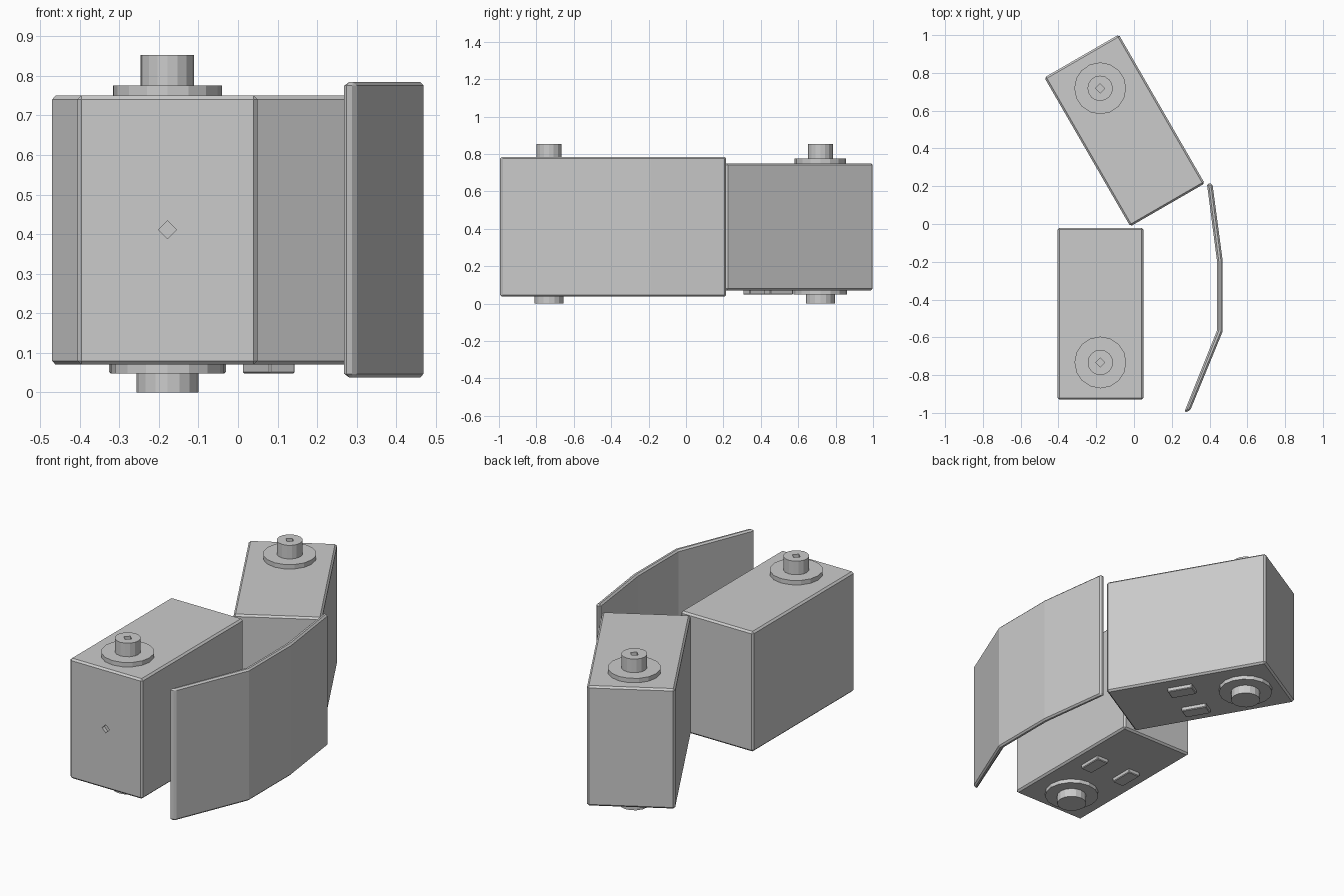
import bpy
from math import radians
from mathutils import Matrix, Vector

if "Cube" in bpy.data.objects:
    bpy.data.objects.remove(bpy.data.objects["Cube"])


def bevel(ob, width):
    m = ob.modifiers.new("bevel", 'BEVEL')
    m.width = width
    m.segments = 1
    m.limit_method = 'ANGLE'
    m.angle_limit = radians(40)


def box(name, centre, size, turn, width):
    bpy.ops.mesh.primitive_cube_add(size=1, location=centre, rotation=(0, 0, turn))
    ob = bpy.context.object
    ob.name = name
    ob.scale = size
    bpy.ops.object.transform_apply(location=False, rotation=False, scale=True)
    bevel(ob, width)
    return ob


def disc(name, x, y, z0, z1, r, sides=16, width=0):
    bpy.ops.mesh.primitive_cylinder_add(vertices=sides, radius=r, depth=z1 - z0,
                                        location=(x, y, (z0 + z1) / 2))
    ob = bpy.context.object
    ob.name = name
    if width:
        bevel(ob, width)
    return ob


def cut(ob, cutter):
    m = ob.modifiers.new("socket", 'BOOLEAN')
    m.operation = 'DIFFERENCE'
    m.solver = 'EXACT'
    m.object = cutter
    cutter.hide_render = True
    cutter.hide_set(True)


def block(prefix, cx, cy, turn):
    frame = Matrix.Translation((cx, cy, 0)) @ Matrix.Rotation(turn, 4, 'Z')
    # main body
    body = box(prefix + "_body", (cx, cy, 0.41), (0.455, 0.91, 0.68), turn, 0.01)
    px, py, _ = frame @ Vector((0, -0.258, 0))
    # pivot pins and collars above and below
    disc(prefix + "_top_collar", px, py, 0.74, 0.775, 0.137)
    pin = disc(prefix + "_top_pin", px, py, 0.74, 0.852, 0.067)
    cut(pin, disc(prefix + "_pin_cutter", px, py, 0.82, 0.90, 0.024, 4))
    disc(prefix + "_bottom_collar", px, py, 0.048, 0.08, 0.143)
    disc(prefix + "_bottom_pin", px, py, 0, 0.08, 0.078)
    # foot pads under the body
    for side in (-1, 1):
        p = frame @ Vector((side * 0.11, 0.065, 0.064))
        box(prefix + "_foot_pad", p, (0.075, 0.14, 0.032), turn, 0.004)
    return body


front_body = block("front", -0.178, -0.475, 0)
block("rear", -0.05, 0.495, radians(210))

# diamond socket on the front face
socket = disc("front_socket_cutter", -0.178, -0.93, -0.02, 0.02, 0.023, 4)
socket.rotation_euler = (radians(90), 0, 0)
socket.location = (-0.178, -0.93, 0.411)
cut(front_body, socket)

# bent outer panel, extruded from its plan outline
outer = [(0.415, 0.215), (0.469, -0.19), (0.469, -0.57), (0.297, -0.988)]
inner = [(0.265, -0.998), (0.44, -0.562), (0.44, -0.2), (0.386, 0.215)]
plan = outer + inner
n = len(plan)
verts = [(x, y, z) for z in (0.038, 0.784) for x, y in plan]
faces = [(i, (i + 1) % n, n + (i + 1) % n, n + i) for i in range(n)]
for i in range(3):
    quad = (i, i + 1, n - 2 - i, n - 1 - i)
    faces += [quad, tuple(k + n for k in quad)]
mesh = bpy.data.meshes.new("curved_panel")
mesh.from_pydata(verts, [], faces)
panel = bpy.data.objects.new("curved_panel", mesh)
bpy.context.collection.objects.link(panel)
bpy.context.view_layer.objects.active = panel
bpy.ops.object.select_all(action='DESELECT')
panel.select_set(True)
bpy.ops.object.mode_set(mode='EDIT')
bpy.ops.mesh.select_all(action='SELECT')
bpy.ops.mesh.normals_make_consistent(inside=False)
bpy.ops.object.mode_set(mode='OBJECT')
bevel(panel, 0.009)
